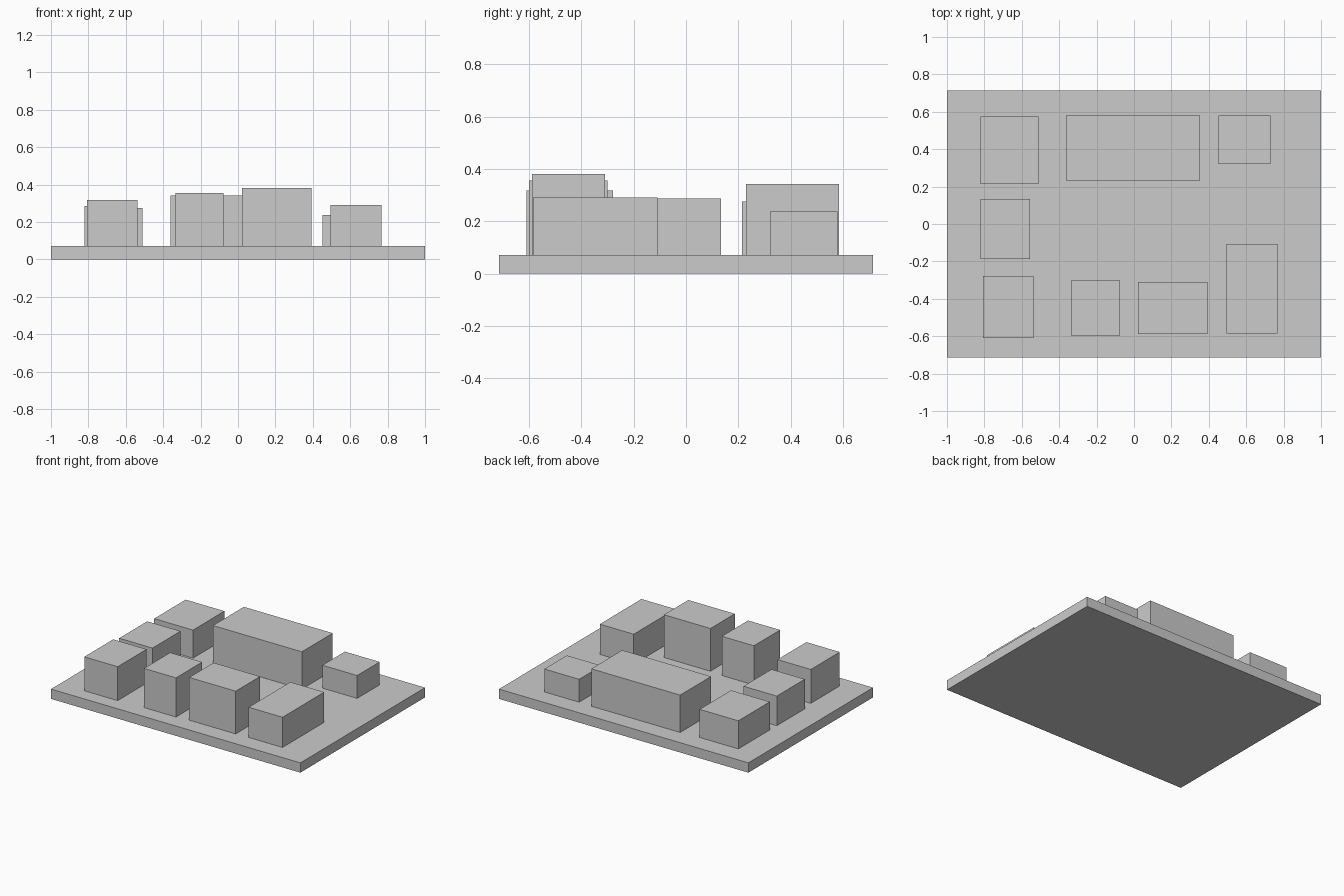
import bpy

if "Cube" in bpy.data.objects:
    bpy.data.objects.remove(bpy.data.objects["Cube"])


def box(name, x0, x1, y0, y1, z0, z1):
    """Axis-aligned block from its limits."""
    bpy.ops.mesh.primitive_cube_add(size=1)
    ob = bpy.context.object
    ob.name = name
    ob.data.name = name
    for v in ob.data.vertices:
        v.co.x = x0 if v.co.x < 0 else x1
        v.co.y = y0 if v.co.y < 0 else y1
        v.co.z = z0 if v.co.z < 0 else z1
    return ob


BASE_TOP = 0.071

# Ground slab of the site model
box("base_plate", -1, 1, -0.714, 0.714, 0, BASE_TOP)

# Building blocks around the open yard: x range, y range, roof height
buildings = {
    "building_back_left": (-0.822, -0.511, 0.214, 0.574, 0.275),
    "building_back_long": (-0.362, 0.351, 0.23, 0.584, 0.342),
    "building_back_right": (0.452, 0.731, 0.321, 0.579, 0.237),
    "building_middle_left": (-0.822, -0.555, -0.187, 0.134, 0.286),
    "building_front_left": (-0.806, -0.538, -0.61, -0.279, 0.317),
    "building_front_small": (-0.335, -0.078, -0.599, -0.299, 0.355),
    "building_front_tall": (0.021, 0.394, -0.589, -0.31, 0.381),
    "building_front_right": (0.495, 0.767, -0.585, -0.108, 0.29),
}
for name, (x0, x1, y0, y1, top) in buildings.items():
    box(name, x0, x1, y0, y1, BASE_TOP, top)
